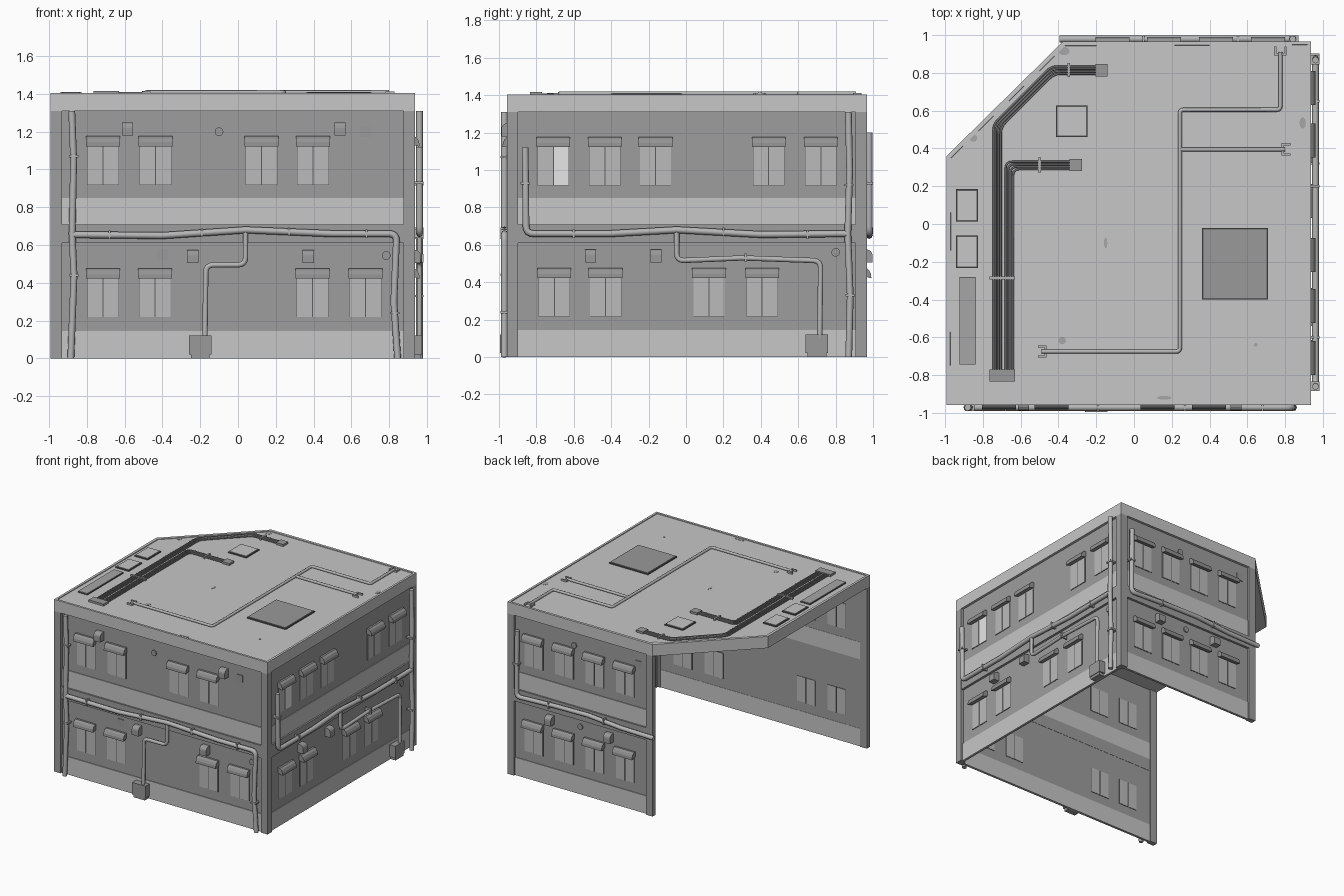
import bpy, bmesh, math
from mathutils import Vector as V

if "Cube" in bpy.data.objects:
    bpy.data.objects.remove(bpy.data.objects["Cube"])


def material(name, g):
    m = bpy.data.materials.new(name)
    m.diffuse_color = (g, g, g, 1)
    m.use_nodes = True
    m.node_tree.nodes["Principled BSDF"].inputs["Base Color"].default_value = m.diffuse_color
    return m


LIGHT = material("light concrete", 0.57)
WALL = material("wall grey", 0.34)
PANE = material("window pane", 0.50)
WHITE = material("lit window", 1.0)
FRAME = material("window frame dark", 0.11)
AWN = material("awning grey", 0.29)
PIPE = material("pipe grey", 0.47)
BOX = material("box grey", 0.32)
CABLE = material("cable dark", 0.20)
STAIN = material("roof stain", 0.38)

X0, X1, Y0, Y1 = -0.992, 0.937, -0.957, 0.967   # roof outline
TOP, EAVE = 1.405, 1.31


def finish(name, bm, mat):
    bmesh.ops.recalc_face_normals(bm, faces=bm.faces)
    me = bpy.data.meshes.new(name)
    bm.to_mesh(me)
    bm.free()
    me.materials.append(mat)
    ob = bpy.data.objects.new(name, me)
    bpy.context.collection.objects.link(ob)
    return ob


def prism(bm, pts, off):
    """Closed solid: polygon pts swept by the vector off."""
    a = [bm.verts.new(p) for p in pts]
    b = [bm.verts.new(V(p) + V(off)) for p in pts]
    bm.faces.new(a)
    bm.faces.new(b[::-1])
    for i in range(len(a)):
        j = (i + 1) % len(a)
        bm.faces.new((a[i], a[j], b[j], b[i]))


def rounded(pts, r):
    """Replace the inner corners of a path by short arcs."""
    pts = [V(p) for p in pts]
    out = [pts[0]]
    for a, p, b in zip(pts, pts[1:], pts[2:]):
        da, db = a - p, b - p
        if da.angle(db) > 2.6:
            out.append(p)
            continue
        s = p + da.normalized() * r
        e = p + db.normalized() * r
        for i in range(5):
            t = i / 4
            out.append(s * (1 - t) ** 2 + p * 2 * t * (1 - t) + e * t * t)
    return out + [pts[-1]]


def tube(name, paths, radius, mat, bend=0.04):
    cu = bpy.data.curves.new(name, 'CURVE')
    cu.dimensions = '3D'
    cu.bevel_depth = radius
    cu.bevel_resolution = 2
    cu.use_fill_caps = True
    for path in paths:
        pts = rounded(path, bend)
        sp = cu.splines.new('POLY')
        sp.points.add(len(pts) - 1)
        for q, p in zip(sp.points, pts):
            q.co = (*p, 1)
    cu.materials.append(mat)
    ob = bpy.data.objects.new(name, cu)
    bpy.context.collection.objects.link(ob)


# A facade maps (u along the wall, d outward, z up) to world space
FRONT = lambda u, d, z: V((u, Y0 - d, z))
RIGHT = lambda u, d, z: V((X1 + d, u, z))
BACK = lambda u, d, z: V((u, Y1 + d, z))


def fbox(bm, P, u0, u1, d0, d1, z0, z1):
    prism(bm, [P(u0, d0, z0), P(u1, d0, z0), P(u1, d1, z0), P(u0, d1, z0)], (0, 0, z1 - z0))


def fprofile(bm, P, u0, u1, prof):
    prism(bm, [P(u0, d, z) for d, z in prof], P(u1, 0, 0) - P(u0, 0, 0))


def facade(side, P, u0, u1, upper, lower, boxes, discs, plates, lit=()):
    a, b = u0 + 0.06, u1 - 0.06
    # recessed wall panels, pillars and belt
    bm = bmesh.new()
    fbox(bm, P, u0 + .01, u1 - .01, -.032, -.02, 0, EAVE)
    for s, e in ((u0, a), (b, u1)):
        fbox(bm, P, s, e, -.04, 0, 0, EAVE)
    fbox(bm, P, a, b, -.034, -.001, .61, .71)
    finish(side + "_wall", bm, WALL)
    # light plinth bands
    bm = bmesh.new()
    fbox(bm, P, a, b, -.034, -.014, 0, .145)
    fbox(bm, P, a, b, -.034, -.014, .71, .85)
    finish(side + "_plinth_bands", bm, LIGHT)
    # windows with awnings
    fr, pa, wh, aw = (bmesh.new() for _ in range(4))
    for row, z in ((upper, .92), (lower, .22)):
        for c in row:
            fbox(fr, P, c - .084, c + .084, -.034, -.018, z - .002, z + .208)
            for k in (-.082, .003):
                glass = wh if c in lit and row is upper and k > 0 else pa
                fbox(glass, P, c + k, c + k + .079, -.036, -.015, z, z + .207)
            t = z + .207
            fprofile(aw, P, c - .09, c + .09, [(-.02, t + .05), (-.004, t + .05), (.012, t + .038),
                     (.022, t + .018), (.024, t - .004), (.016, t - .004), (-.02, t + .008)])
    finish(side + "_window_frames", fr, FRAME)
    finish(side + "_window_panes", pa, PANE)
    finish(side + "_awnings", aw, AWN)
    if lit:
        finish(side + "_lit_window", wh, WHITE)
    else:
        wh.free()
    # hooded vent boxes, round vents and small plates
    bm = bmesh.new()
    for c, z in boxes:
        arc = [(.03 * math.sin(t * math.pi / 8), z + .005 + .03 * math.cos(t * math.pi / 8)) for t in range(5)]
        fprofile(bm, P, c - .03, c + .03, [(.03, z - .035), (-.02, z - .035), (-.02, z + .035)] + arc)
    for c, z in discs:
        ring = [P(c + .023 * math.cos(t * math.pi / 6), -.02, z + .023 * math.sin(t * math.pi / 6)) for t in range(12)]
        prism(bm, ring, P(0, .009, 0) - P(0, 0, 0))
    for c, z in plates:
        fbox(bm, P, c - .028, c + .028, -.02, -.014, z - .028, z + .028)
    finish(side + "_vents", bm, BOX)


def wall_pipes(side, P, out, main, thin, clips_h, clips_v, box=None):
    tube(side + "_main_pipes", [[P(u, out, z) for u, z in p] for p in main], .018, PIPE)
    if thin:
        tube(side + "_branch_pipe", [[P(u, out, z) for u, z in p] for p in thin], .014, PIPE)
    # pipe clips
    bm = bmesh.new()
    for u, z in clips_h:
        fbox(bm, P, u - .006, u + .006, -.01, out + .02, z - .023, z + .023)
    for u, z in clips_v:
        fbox(bm, P, u - .025, u + .025, -.01, out + .02, z - .006, z + .006)
    finish(side + "_pipe_clips", bm, PIPE)
    # ground junction box
    if box is not None:
        bm = bmesh.new()
        fbox(bm, P, box - .05, box + .05, -.02, .032, 0, .1)
        fbox(bm, P, box - .06, box + .06, -.02, .037, .022, .12)
        finish(side + "_junction_box", bm, BOX)


facade("front", FRONT, X0, X1, (-.715, -.437, .124, .397), (-.715, -.44, .394, .675),
       [(-.585, 1.215), (.54, 1.215), (-.24, .54), (.372, .54)], [(.785, .545), (-.1, 1.2)],
       [(.675, 1.2), (-.4, .55)])
facade("right", RIGHT, Y0, Y1, (-.709, -.434, -.163, .442, .721), (-.704, -.43, .123, .407),
       [(-.51, .54), (-.16, .54)], [(.8, .56)], [], lit=(-.709,))
facade("back", BACK, -.375, X1, (.71, .435, .16, -.115), (.71, .435, .16, -.115),
       [(.555, .54), (.02, .54)], [(.345, 1.2), (.29, .55)], [(-.235, 1.2)])

# wall pipework, slightly wavy
wall_pipes("front", FRONT, .014,
           [[(-.885, 0), (-.868, .44), (-.878, .66), (-.87, 1.05), (-.88, 1.31)],
            [(-.875, .655), (-.4, .65), (.04, .68), (.5, .66), (.84, .66), (.825, .3), (.845, 0)]],
           [[(.04, .68), (.04, .495), (-.17, .495), (-.175, .1)]],
           [(-.68, .655), (-.19, .665), (.27, .67), (.68, .66)],
           [(-.868, .44), (-.87, 1.07), (.83, .24)], -.2)
wall_pipes("right", RIGHT, .024,
           [[(.87, 0), (.878, .33), (.865, .66), (.875, 1.0), (.868, 1.31)],
            [(-.86, 1.12), (-.855, .66), (-.4, .66), (-.05, .68), (.4, .655), (.87, .66)]],
           [[(-.05, .67), (-.05, .515), (.3, .53), (.72, .515), (.715, .1)]],
           [(-.6, .66), (.2, .67), (.65, .655), (.32, .53)],
           [(-.86, .93), (.878, .33), (.87, .92)], .7)
wall_pipes("back", BACK, .012,
           [[(.84, 1.2), (.845, .66), (.5, .675), (.2, .68), (-.1, .655), (-.395, .65)]], [],
           [(.55, .67), (.05, .67)], [(.845, .93)])

# roof slab with a low stepped rim and a cut corner
bm = bmesh.new()
prism(bm, [(X0, Y0, EAVE), (X1, Y0, EAVE), (X1, Y1, EAVE), (-.375, Y1, EAVE), (X0, .36, EAVE)], (0, 0, TOP - EAVE))
bmesh.ops.recalc_face_normals(bm, faces=bm.faces)
top = [f for f in bm.faces if f.calc_center_median().z > TOP - .001]
bmesh.ops.inset_region(bm, faces=top, thickness=.025, depth=0)
bmesh.ops.inset_region(bm, faces=top, thickness=.001, depth=0)
bmesh.ops.translate(bm, verts=list(top[0].verts), vec=(0, 0, -.006))
finish("roof_slab", bm, LIGHT)
RZ = TOP - .006


def plate(bm, x0, x1, y0, y1, h):
    z = RZ - .004
    prism(bm, [(x0, y0, z), (x1, y0, z), (x1, y1, z), (x0, y1, z)], (0, 0, h + .004))


# roof hatches: dark edge with a lid on top
edge, lids, dark, grate = (bmesh.new() for _ in range(4))
for r, lid in (((.36, .71, -.4, -.022), dark), ((-.412, -.247, .46, .628), lids), ((-.943, -.825, .012, .184), lids),
               ((-.943, -.825, -.232, -.062), lids), ((-.925, -.84, -.745, -.28), grate)):
    k = .002 if lid is grate else .008
    plate(edge, *r, .009)
    plate(lid, r[0] + k, r[1] - k, r[2] + k, r[3] - k, .012)
finish("hatch_edges", edge, FRAME)
finish("hatch_lids", lids, LIGHT)
finish("dark_hatch_lid", dark, BOX)
finish("long_grate", grate, STAIN)

# roof cable bundles
runs, z = [], RZ + .006
for i in range(4):
    o = (i - 1.5) * .013
    runs.append([(-.17, .815 - o, z), (-.43 + o * .41, .815 - o, z), (-.725 + o, .52 - o * .41, z), (-.725 + o, -.78, z)])
    runs.append([(-.31, .31 - o, z), (-.66 + o, .31 - o, z), (-.66 + o, -.78, z)])
tube("roof_cables", runs, .0055, CABLE, .035)
bm = bmesh.new()
for r in ((-.765, -.63, -.835, -.77), (-.205, -.14, .782, .846), (-.342, -.275, .28, .344)):
    plate(bm, *r, .017)
finish("cable_end_boxes", bm, BOX)
bm = bmesh.new()
for r in ((-.352, -.338, .777, .852), (-.507, -.493, .273, .352), (-.765, -.63, -.293, -.278)):
    plate(bm, *r, .016)
finish("cable_clamps", bm, PIPE)

# roof pipe with end brackets
z = RZ + .01
tube("roof_pipe", [[(.775, .91, z), (.775, .605, z), (.243, .605, z), (.243, -.675, z), (-.49, -.675, z)],
                   [(.243, .395, z), (.8, .395, z)]], .011, PIPE, .02)
bm = bmesh.new()
for cx, cy, dx, dy in ((.775, .91, 0, 1), (.8, .395, 1, 0), (-.48, -.675, -1, 0)):
    for k in (-1, 0, 1):      # crossbar and two prongs
        s = .008 if k else -.012
        px, py = cx + k * dy * .027 + dx * s, cy + k * dx * .027 + dy * s
        w = .015 if k else .027
        hx, hy = .006 + abs(dx if k else dy) * w, .006 + abs(dy if k else dx) * w
        plate(bm, px - hx, px + hx, py - hy, py + hy, .014)
finish("roof_pipe_brackets", bm, PIPE)

# flat roof stains
bm = bmesh.new()
for x, y, rx, ry in ((-.37, .915, .03, .022), (.893, .535, .017, .03), (-.38, -.617, .02, .02), (-.15, -.1, .009, .028),
                     (.645, -.64, .01, .01), (.16, -.92, .04, .01), (-.85, .455, .02, .02)):
    ring = [(x + rx * math.cos(t * math.pi / 5), y + ry * math.sin(t * math.pi / 5), RZ - .002) for t in range(10)]
    prism(bm, ring, (0, 0, .004))
finish("roof_stains", bm, STAIN)
